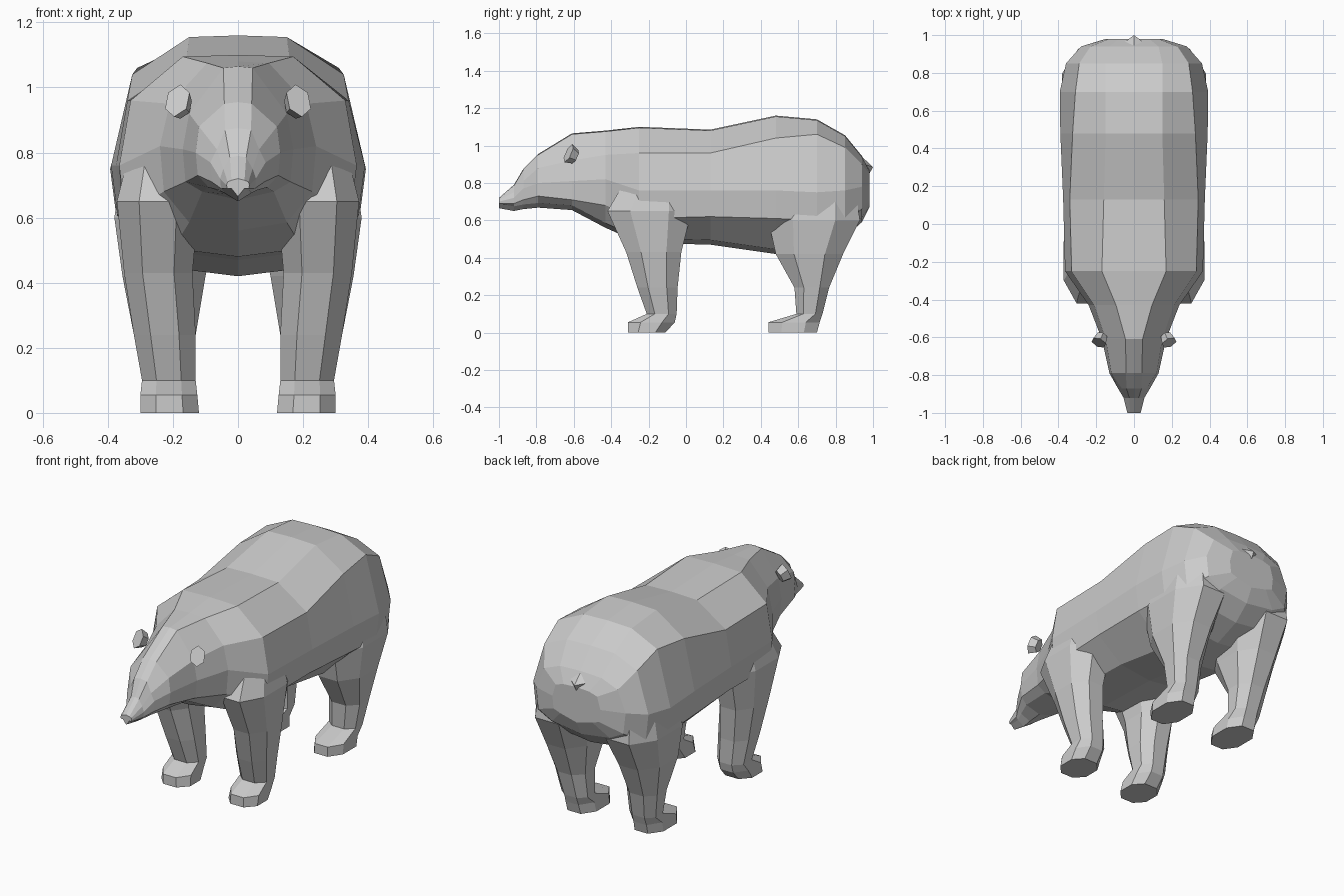
import bpy, bmesh
from math import radians
from mathutils import Matrix, Vector

if "Cube" in bpy.data.objects:
    bpy.data.objects.remove(bpy.data.objects["Cube"])


def finish(bm, name):
    bmesh.ops.recalc_face_normals(bm, faces=bm.faces)
    mesh = bpy.data.meshes.new(name)
    bm.to_mesh(mesh)
    bm.free()
    ob = bpy.data.objects.new(name, mesh)
    bpy.context.collection.objects.link(ob)
    return ob


def loft(name, rings):
    """Skin a closed tube through rings of equal point count."""
    bm = bmesh.new()
    vs = [[bm.verts.new(p) for p in r] for r in rings]
    n = len(rings[0])
    for a, b in zip(vs, vs[1:]):
        for i in range(n):
            j = (i + 1) % n
            bm.faces.new((a[i], a[j], b[j], b[i]))
    bm.faces.new(vs[0])
    bm.faces.new(vs[-1])
    return finish(bm, name)


def body_ring(y, zt, wt, zs, ws, w, zm, zl, wb, zb):
    half = [(wt, zt - .005), (ws, zs), (w, zm), (w * .95, zl), (wb, zb + .025)]
    pts = [(0, zt)] + half + [(0, zb)] + [(-x, z) for x, z in reversed(half)]
    return [(x, y, z) for x, z in pts]


def leg_ring(z, y0, y1, x0, x1, side):
    # rectangle with cut corners
    cx, cy = (x1 - x0) * .27, (y1 - y0) * .27
    pts = [(x0 + cx, y0), (x1 - cx, y0), (x1, y0 + cy), (x1, y1 - cy),
           (x1 - cx, y1), (x0 + cx, y1), (x0, y1 - cy), (x0, y0 + cy)]
    return [(side * x, y, z) for x, y in pts]


# Head and torso: y, top z, top half-width, shoulder z, shoulder half-width,
# widest half-width, its z, lower side z, belly half-width, belly z
BODY = [
    (-1.00, .72, .020, .71, .032, .035, .70, .69, .02, .665),
    (-.92, .79, .025, .75, .045, .055, .72, .69, .04, .65),
    (-.87, .875, .040, .81, .065, .085, .77, .71, .06, .66),
    (-.79, .955, .042, .88, .12, .13, .80, .73, .09, .668),
    (-.61, 1.065, .045, .92, .15, .17, .81, .71, .11, .655),
    (-.43, 1.08, .095, .95, .21, .24, .82, .68, .15, .56),
    (-.25, 1.10, .17, .96, .33, .365, .76, .61, .20, .48),
    (.13, 1.085, .16, .96, .34, .375, .76, .62, .20, .47),
    (.48, 1.16, .15, 1.04, .325, .39, .76, .61, .20, .42),
    (.70, 1.14, .15, 1.06, .31, .393, .75, .60, .22, .45),
    (.85, 1.055, .15, .99, .29, .36, .76, .60, .20, .51),
    (.94, .945, .13, .90, .23, .28, .78, .66, .18, .59),
    (.98, .87, .08, .85, .13, .15, .78, .71, .10, .67),
]
body = loft("bear_body", [body_ring(*r) for r in BODY])

# Legs: z, front y, back y, inner x, outer x
FRONT = [(0, -.31, -.11, .12, .30), (.055, -.31, -.06, .125, .30),
         (.10, -.21, -.05, .13, .295), (.24, -.26, -.045, .13, .32),
         (.43, -.32, -.025, .14, .35), (.65, -.42, .03, .12, .372),
         (.82, -.32, .0, .14, .33)]
HIND = [(0, .44, .70, .12, .30), (.055, .44, .715, .125, .30),
        (.10, .59, .73, .13, .295), (.24, .58, .765, .13, .32),
        (.42, .48, .84, .10, .355), (.60, .44, .93, .06, .38),
        (.80, .52, .90, .10, .35)]
for name, rows in (("front_leg", FRONT), ("hind_leg", HIND)):
    for side in (1, -1):
        leg = loft(name, [leg_ring(*r, side) for r in rows])
        # weld the leg into the body
        mod = body.modifiers.new("join_leg", 'BOOLEAN')
        mod.operation, mod.solver, mod.object = 'UNION', 'EXACT', leg
        bpy.context.view_layer.objects.active = body
        bpy.ops.object.modifier_apply(modifier=mod.name)
        bpy.data.objects.remove(leg)

# Ears: six-sided tapered discs facing forward
for side in (1, -1):
    bm = bmesh.new()
    m = (Matrix.Translation((side * .178, -.61, .95))
         @ Matrix.Rotation(radians(side * 25), 4, 'Z')
         @ Matrix.Rotation(radians(65), 4, 'X')
         @ Matrix.Diagonal((.8, 1.05, 1, 1)))
    bmesh.ops.create_cone(bm, cap_ends=True, segments=6, radius1=.038,
                          radius2=.052, depth=.045, matrix=m)
    finish(bm, "ear")

# Tail: small drooping wedge
bm = bmesh.new()
pts = [(-.06, .955, .90), (.06, .955, .90), (0, .93, .95), (0, 1.0, .885), (0, .97, .83)]
bmesh.ops.convex_hull(bm, input=[bm.verts.new(Vector(p)) for p in pts])
finish(bm, "tail")
